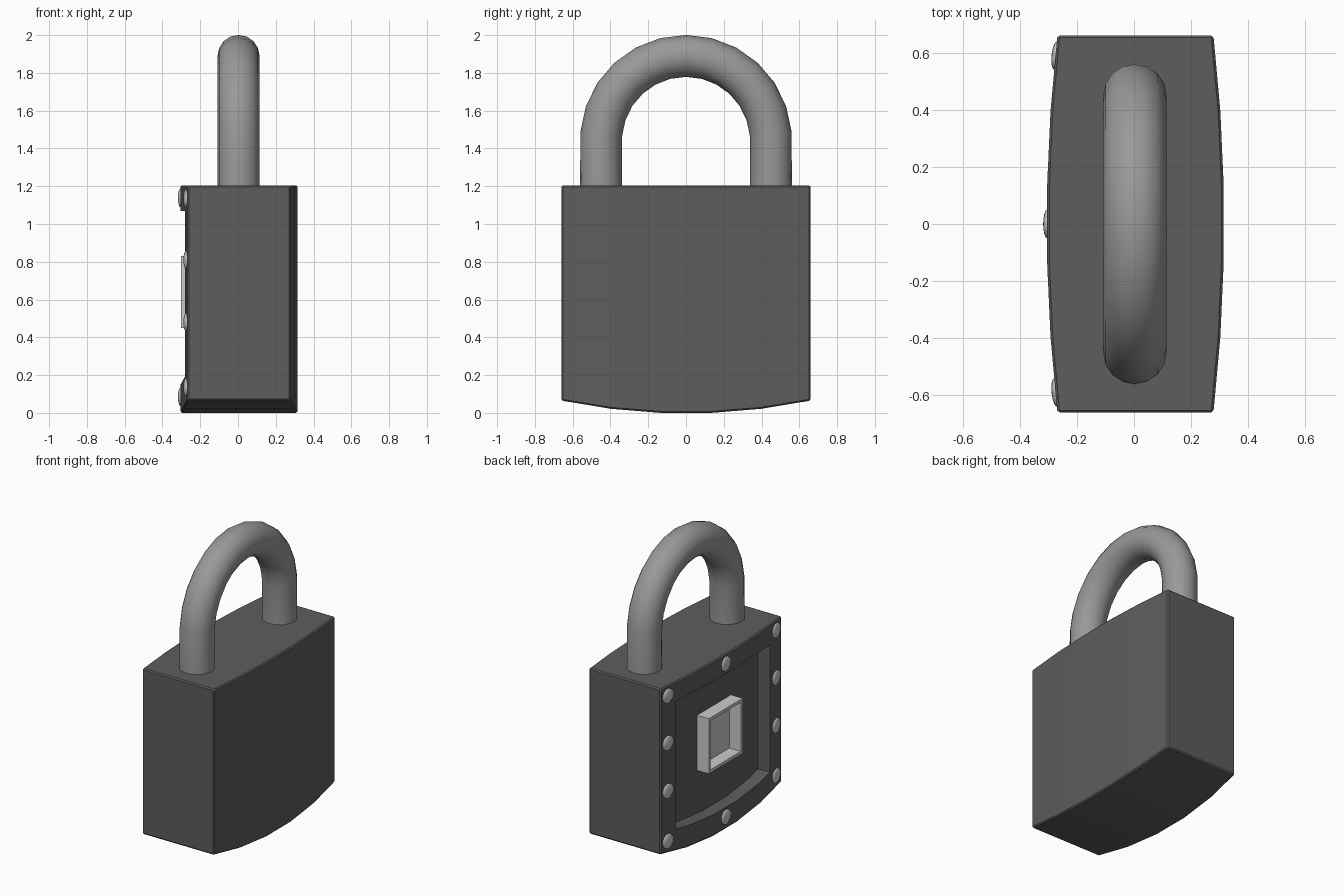
import bpy, bmesh
from math import sin, cos, radians, copysign

if "Cube" in bpy.data.objects:
    bpy.data.objects.remove(bpy.data.objects["Cube"])

# Shared bulge of the body: 0 in the middle, 1 at the outer edges (five facets)
def bulge(y):
    a = abs(y)
    if a <= 0.132:
        return 0.0
    if a <= 0.396:
        return 0.33 * (a - 0.132) / 0.264
    return 0.33 + 0.67 * (a - 0.396) / 0.264

def left_x(y):
    return -0.304 + 0.036 * bulge(y)

def right_x(y):
    return 0.314 - 0.036 * bulge(y)

def base_z(y):
    return 0.065 * bulge(y)

def grey(name, v):
    mat = bpy.data.materials.new(name)
    mat.diffuse_color = (v, v, v, 1)
    mat.use_nodes = True
    mat.node_tree.nodes["Principled BSDF"].inputs["Base Color"].default_value = mat.diffuse_color
    return mat

dark, steel, light = grey("dark_grey", 0.11), grey("steel_grey", 0.32), grey("light_grey", 0.55)

def smooth(ob, angle=30):
    bpy.ops.object.select_all(action='DESELECT')
    ob.select_set(True)
    bpy.context.view_layer.objects.active = ob
    bpy.ops.object.shade_smooth_by_angle(angle=radians(angle))

def from_bmesh(name, bm):
    bmesh.ops.recalc_face_normals(bm, faces=bm.faces)
    me = bpy.data.meshes.new(name)
    bm.to_mesh(me)
    bm.free()
    ob = bpy.data.objects.new(name, me)
    bpy.context.collection.objects.link(ob)
    return ob

# Loft of rectangular sections along y
def loft(name, ys, xl, xr, zb, zt):
    bm = bmesh.new()
    rings = [[bm.verts.new(p) for p in ((xl(y), y, zb(y)), (xr(y), y, zb(y)),
                                        (xr(y), y, zt), (xl(y), y, zt))] for y in ys]
    for a, b in zip(rings, rings[1:]):
        for i in range(4):
            j = (i + 1) % 4
            bm.faces.new((a[i], a[j], b[j], b[i]))
    bm.faces.new(rings[0])
    bm.faces.new(rings[-1])
    return from_bmesh(name, bm)

# Body with softened edges and a recessed panel on its -x side
body = loft("body", (-0.66, -0.396, -0.132, 0.132, 0.396, 0.66),
            left_x, right_x, base_z, 1.205)
body.data.materials.append(dark)
cutter = loft("panel_cutter", (-0.51, -0.396, -0.132, 0.132, 0.396, 0.51),
              lambda y: -0.5, lambda y: left_x(y) + 0.09,
              lambda y: base_z(y) + 0.15, 1.07)
cutter.hide_render = True
cutter.data.materials.append(dark)
bev = body.modifiers.new("bevel", 'BEVEL')
bev.width = 0.008
bev.segments = 1
bev.limit_method = 'ANGLE'
cut = body.modifiers.new("recess", 'BOOLEAN')
cut.object = cutter
cut.solver = 'EXACT'
bpy.context.view_layer.objects.active = body
for m in ("bevel", "recess"):
    bpy.ops.object.modifier_apply(modifier=m)
bpy.data.objects.remove(cutter)
smooth(body)

# Shackle: round bar swept along an arch
path = [(0.45, 1.19)]
path += [(0.45 * cos(radians(t)), 1.44 + 0.45 * sin(radians(t)))
         for t in (5 + 170 * i / 12 for i in range(13))]
path += [(-0.45, 1.19)]
cu = bpy.data.curves.new("shackle", 'CURVE')
cu.dimensions = '3D'
cu.bevel_depth = 0.111
cu.bevel_resolution = 6
cu.use_fill_caps = True
sp = cu.splines.new('POLY')
sp.points.add(len(path) - 1)
for p, (y, z) in zip(sp.points, path):
    p.co = (0.003, y, z, 1)
shackle = bpy.data.objects.new("shackle", cu)
bpy.context.collection.objects.link(shackle)
cu.materials.append(steel)
bpy.ops.object.select_all(action='DESELECT')
shackle.select_set(True)
bpy.context.view_layer.objects.active = shackle
bpy.ops.object.convert(target='MESH')
smooth(bpy.context.object, 40)

# Keyhole frame: box with an inset, hollowed front
bm = bmesh.new()
bmesh.ops.create_cube(bm, size=1)
for v in bm.verts:
    v.co = (-0.248 + v.co.x * 0.11, v.co.y * 0.37, 0.64 + v.co.z * 0.38)
front = min(bm.faces, key=lambda f: f.calc_center_median().x)
bmesh.ops.inset_region(bm, faces=[front], thickness=0.03)
for v in bmesh.ops.extrude_discrete_faces(bm, faces=[front])["faces"][0].verts:
    v.co.x += 0.088
from_bmesh("keyhole_frame", bm).data.materials.append(light)

# Domed rivets around the rim, tilted to follow the bulge
spots = [(s * 0.59, z) for s in (-1, 1) for z in (0.135, 0.48, 0.81, 1.135)]
spots += [(0, 0.085), (0, 1.138)]
for y, z in spots:
    tilt = -copysign(0.1, y) if y else 0
    bpy.ops.mesh.primitive_uv_sphere_add(segments=16, ring_count=8, radius=1,
                                         location=(left_x(y), y, z),
                                         rotation=(0, 0, tilt))
    rivet = bpy.context.object
    rivet.name = "rivet"
    rivet.scale = (0.014, 0.05, 0.05)
    rivet.data.materials.append(light)
    smooth(rivet, 60)
